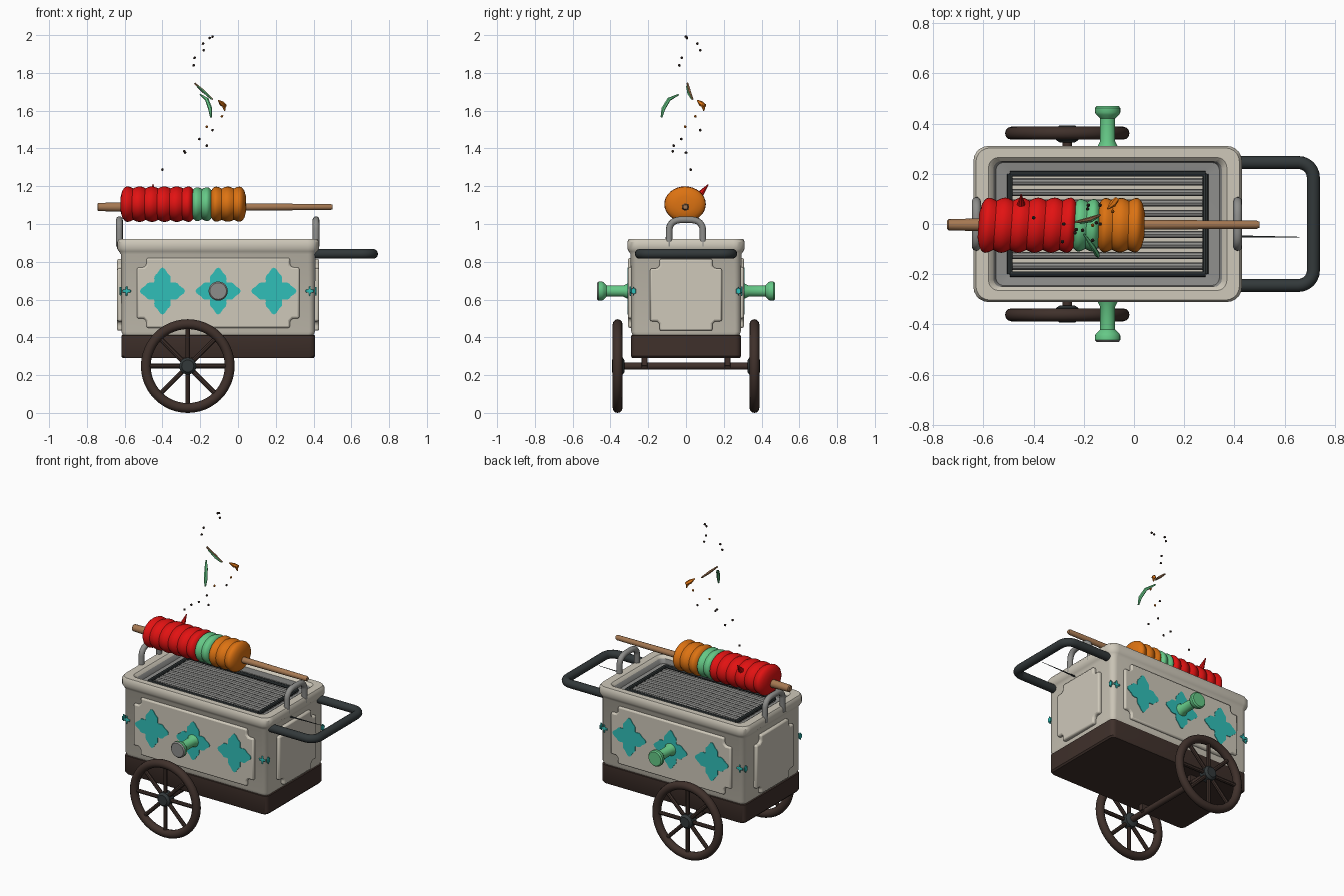
import bpy, bmesh, math
from mathutils import Vector

if "Cube" in bpy.data.objects:
    bpy.data.objects.remove(bpy.data.objects["Cube"])

def mat(name, r, g, b):
    m = bpy.data.materials.new(name)
    m.diffuse_color = (r, g, b, 1)
    m.use_nodes = True
    m.node_tree.nodes["Principled BSDF"].inputs["Base Color"].default_value = m.diffuse_color
    return m

CREAM = mat("cream enamel", 0.62, 0.58, 0.49)
WOOD = mat("dark brown wood", 0.05, 0.03, 0.024)
IRON = mat("black iron", 0.032, 0.04, 0.042)
STEEL = mat("grey steel", 0.27, 0.27, 0.26)
TEAL = mat("teal paint", 0.03, 0.52, 0.48)
GREEN = mat("pepper green", 0.13, 0.58, 0.24)
RED = mat("pepper red", 0.76, 0.006, 0.006)
ORANGE = mat("glazed orange", 0.72, 0.17, 0.006)
TAN = mat("bamboo tan", 0.38, 0.19, 0.085)
CX = -0.105  # centre of the cart body

def finish(name, bm, mats, angle=40):
    bmesh.ops.recalc_face_normals(bm, faces=bm.faces)
    me = bpy.data.meshes.new(name)
    bm.to_mesh(me)
    bm.free()
    for m in mats:
        me.materials.append(m)
    ob = bpy.data.objects.new(name, me)
    bpy.context.collection.objects.link(ob)
    bpy.ops.object.select_all(action='DESELECT')
    ob.select_set(True)
    bpy.context.view_layer.objects.active = ob
    bpy.ops.object.shade_smooth_by_angle(angle=math.radians(angle))
    return ob

def loft(bm, rings, rule=None, close=False):
    """Skin a list of point rings; rule(ring index) gives the material."""
    vs = [[bm.verts.new(p) for p in r] for r in rings]
    n, k = len(rings[0]), len(rings)
    for i in range(k if close else k - 1):
        a, b = vs[i], vs[(i + 1) % k]
        for j in range(n):
            f = bm.faces.new((a[j], a[(j + 1) % n], b[(j + 1) % n], b[j]))
            f.material_index = rule(i) if rule else 0
    if not close:
        bm.faces.new(vs[0]).material_index = rule(0) if rule else 0
        bm.faces.new(vs[-1]).material_index = rule(k - 1) if rule else 0

def lathe(name, prof, origin, axis, mats, n=24, sy=1.0, rule=None, shear=0):
    """Turn a (distance, radius) profile about the x or y axis."""
    o, rings = Vector(origin), []
    for d, r in prof:
        ring = []
        for j in range(n):
            t = math.tau * j / n
            c, s = r * math.cos(t), r * math.sin(t)
            ring.append(o + (Vector((d + shear * c, c * sy, s)) if axis == 'x' else Vector((c, d, s))))
        rings.append(ring)
    bm = bmesh.new()
    loft(bm, rings, rule)
    return finish(name, bm, mats)

def tube(name, pts, r, m, n=12, taper=None):
    """Round bar along a path."""
    pts = [Vector(p) for p in pts]
    rings, side = [], None
    for i, p in enumerate(pts):
        d = (pts[min(i + 1, len(pts) - 1)] - pts[max(i - 1, 0)]).normalized()
        if side is None:
            side = d.orthogonal().normalized()
        side = (side - d * side.dot(d)).normalized()
        up = d.cross(side)
        rr = taper[i] if taper else r
        rings.append([p + rr * (math.cos(math.tau * j / n) * side + math.sin(math.tau * j / n) * up) for j in range(n)])
    bm = bmesh.new()
    loft(bm, rings)
    return finish(name, bm, [m])

def rrect(hx, hy, rad, z, seg=5):
    out = []
    for q, (sx, sy) in enumerate(((1, 1), (-1, 1), (-1, -1), (1, -1))):
        for k in range(seg + 1):
            t = math.pi / 2 * (q + k / seg)
            out.append((CX + sx * (hx - rad) + rad * math.cos(t), sy * (hy - rad) + rad * math.sin(t), z))
    return out

def panel(name, loc, size, m, bev):
    bm = bmesh.new()
    bmesh.ops.create_cube(bm, size=1)
    for v in bm.verts:
        v.co = Vector(v.co[i] * size[i] + loc[i] for i in range(3))
    thin = size.index(min(size))
    edges = [e for e in bm.edges if abs((e.verts[0].co - e.verts[1].co)[thin]) > 1e-5]
    bmesh.ops.bevel(bm, geom=edges, offset=bev, segments=5, affect='EDGES')
    ob = finish(name, bm, [m])
    mod = ob.modifiers.new("soft edge", 'BEVEL')
    mod.width, mod.segments = min(size) * 0.4, 2
    return ob

# Cart body: wooden skirt, cream walls, rolled rim, steel firebox
body = [(0.505, .285, .03, .29), (0.513, .29, .03, .30), (0.513, .29, .03, .41), (0.505, .283, .03, .412),
        (0.512, .29, .03, .43), (0.515, .293, .04, .84), (0.525, .303, .05, .855), (0.535, .311, .06, .87),
        (0.535, .311, .06, .905), (0.525, .303, .055, .92), (0.475, .265, .04, .92), (0.455, .25, .03, .905),
        (0.445, .245, .03, .875), (0.395, .205, .01, .87), (0.39, .20, .01, .78)]
bm = bmesh.new()
loft(bm, [rrect(*b) for b in body], lambda i: 1 if i < 3 else (2 if i in (11, 12, 13) else 0))
finish("cart_body", bm, [CREAM, WOOD, STEEL], 35)

# Grill frame and bars
for i in range(9):
    y = -0.168 + i * 0.042
    tube("grill_bar", [(CX - .39, y, .868), (CX, y, .875), (CX + .39, y, .868)], .0145, STEEL, 8)
for s in (-1, 1):
    tube("grill_frame_long", [(CX - .39, s * .2, .885), (CX + .39, s * .2, .885)], .011, IRON, 8)
    tube("grill_frame_short", [(CX + s * .39, -.2, .885), (CX + s * .39, .2, .885)], .011, IRON, 8)

# Raised wall panels
for s in (-1, 1):
    panel("side_panel", (CX, s * .295, .635), (.86, .024, .37), CREAM, .05)
    panel("end_panel", (CX + s * .518, 0, .625), (.034, .38, .38), CREAM, .05)

# Painted teal rosettes, thin plates
def rosette(x, s, r):
    n, rings = 64, []
    for y in (.302, .311):
        ring = []
        for j in range(n):
            t = math.tau * j / n
            q = r * (.79 + .2 * math.cos(4 * t) + .05 * math.cos(12 * t))
            ring.append((x + q * math.cos(t), s * y, .645 + 1.04 * q * math.sin(t)))
        rings.append(ring)
    bm = bmesh.new()
    loft(bm, rings)
    finish("teal_rosette", bm, [TEAL])

for s in (-1, 1):
    for x in (-.4, -.105, .19):
        rosette(x, s, .115)
    for x in (-.59, .38):
        panel("teal_stud", (x, s * .294, .645), (.045, .009, .05), TEAL, .018)
        panel("teal_end_stud", (CX + (.517 if x > 0 else -.517), s * .278, .645), (.009, .025, .045), TEAL, .01)

# Side knobs; the front one has a steel cap
for s in (-1, 1):
    prof = [(.29, .045), (.31, .04), (.33, .03), (.42, .03), (.435, .045), (.445, .051), (.462, .051), (.47, .044)]
    lathe("side_knob", [(s * d, r) for d, r in prof], (CX, 0, .645), 'y', [GREEN, STEEL], 20,
          rule=lambda i, s=s: 1 if s < 0 and i >= 6 else 0)

# Wheels and axle
WX, WZ = -.266, .248
for s in (-1, 1):
    rings = []
    for i in range(48):
        a = math.tau * i / 48
        ring = []
        for j in range(12):
            b = math.tau * j / 12
            q = .222 + .026 * math.cos(b)
            ring.append((WX + q * math.cos(a), s * .362 + .026 * math.sin(b), WZ + q * math.sin(a)))
        rings.append(ring)
    bm = bmesh.new()
    loft(bm, rings, close=True)
    finish("wheel_rim", bm, [WOOD])
    for i in range(8):
        a = math.tau * i / 8
        c, d = math.cos(a), math.sin(a)
        tube("wheel_spoke", [(WX + .03 * c, s * .362, WZ + .03 * d), (WX + .215 * c, s * .362, WZ + .215 * d)], .0125, WOOD, 8)
    lathe("wheel_hub", [(s * d, r) for d, r in ((.325, .03), (.335, .045), (.38, .045), (.393, .032))],
          (WX, 0, WZ), 'y', [IRON], 20)
tube("axle", [(WX, -.35, WZ), (WX, .35, WZ)], .019, WOOD)
for s in (-1, 1):
    panel("axle_block", (WX, s * .22, .275), (.06, .03, .07), WOOD, .01)

# Push handle: U of round bar with rounded corners
path = [(.39, -.245, .842)]
for sgn in (-1, 1):
    arc = [(.655 + .06 * math.sin(t), sgn * (.185 + .06 * math.cos(t)), .842)
           for t in (math.pi / 2 * k / 6 for k in range(7))]
    path += arc if sgn < 0 else arc[::-1]
path.append((.39, .245, .842))
tube("push_handle", path, .026, IRON, 14)
tube("thin_poker", [(.40, -.05, .84), (.66, -.052, .845)], 0, IRON, 6, [.005, .001])

# Arched skewer rests at both ends
for x in (-.628, .413):
    arch = [(x, -.09, .88)] + [(x, -.09 * math.copysign(abs(math.cos(t)) ** .6, math.cos(t)), .955 + .068 * math.sin(t) ** .8)
            for t in (math.pi * k / 16 for k in range(1, 16))] + [(x, .09, .88)]
    tube("skewer_rest", arch, .018, STEEL, 10)

# Skewer stick and lumpy food chunks
lathe("skewer_stick", [(-.745, .017), (-.74, .022), (-.6, .026), (0, .02), (.49, .016), (.5, .012)],
      (0, -.003, 1.09), 'x', [TAN], 14)

def chunk(name, x0, x1, lumps, r, m, shear):
    n, prof = lumps * 8, []
    for i in range(n + 1):
        u = i / n
        end = min(u, 1 - u) * (x1 - x0) / .035
        cap = .5 + .5 * math.sqrt(1 - (1 - min(end, 1)) ** 2)
        prof.append((x0 + u * (x1 - x0), r * cap * (.89 + .11 * abs(math.sin(math.pi * lumps * u)))))
    lathe(name, prof, (0, -.005, 1.105), 'x', [m], 32, 1.17, shear=shear)

chunk("red_pepper_chunk", -.62, -.225, 6, .094, RED, .08)
chunk("green_pepper_chunk", -.25, -.13, 2, .09, GREEN, .05)
chunk("orange_chunk", -.15, .042, 3, .093, ORANGE, .03)
tube("red_pepper_tip", [(-.45, .07, 1.15), (-.45, .118, 1.21)], 0, RED, 8, [.02, .002])

# Rising food shavings and embers
tube("green_shaving", [(-.2, -.04, 1.685), (-.165, -.09, 1.66), (-.147, -.12, 1.61), (-.143, -.13, 1.565)], 0, GREEN, 6, [.004, .01, .011, .005])
tube("tan_shaving", [(-.23, .008, 1.745), (-.18, .018, 1.70), (-.135, .036, 1.66)], 0, TAN, 6, [.005, .009, .004])
tube("green_shaving_underside", [(-.215, .004, 1.73), (-.17, .014, 1.69), (-.14, .03, 1.66)], 0, GREEN, 6, [.004, .007, .003])
tube("orange_shaving", [(-.105, .06, 1.655), (-.085, .08, 1.637), (-.068, .1, 1.625)], 0, ORANGE, 6, [.003, .014, .01])
tube("orange_shaving_tail", [(-.075, .09, 1.63), (-.07, .095, 1.6)], 0, ORANGE, 6, [.012, .004])
embers = [(-.135, 0, 1.992), (-.15, .005, 1.985), (-.185, .06, 1.955), (-.182, .075, 1.92), (-.23, -.022, 1.88),
          (-.235, -.035, 1.84), (-.085, .05, 1.57), (-.165, -.005, 1.515), (-.135, .075, 1.497), (-.205, -.025, 1.45),
          (-.165, -.065, 1.415), (-.28, 0, 1.378), (-.285, -.07, 1.385), (-.4, .025, 1.288)]
for i, p in enumerate(embers):
    bm = bmesh.new()
    bmesh.ops.create_icosphere(bm, subdivisions=1, radius=.008)
    for v in bm.verts:
        v.co += Vector(p)
    finish("ember", bm, [ORANGE if 5 < i < 8 else WOOD], 20)
